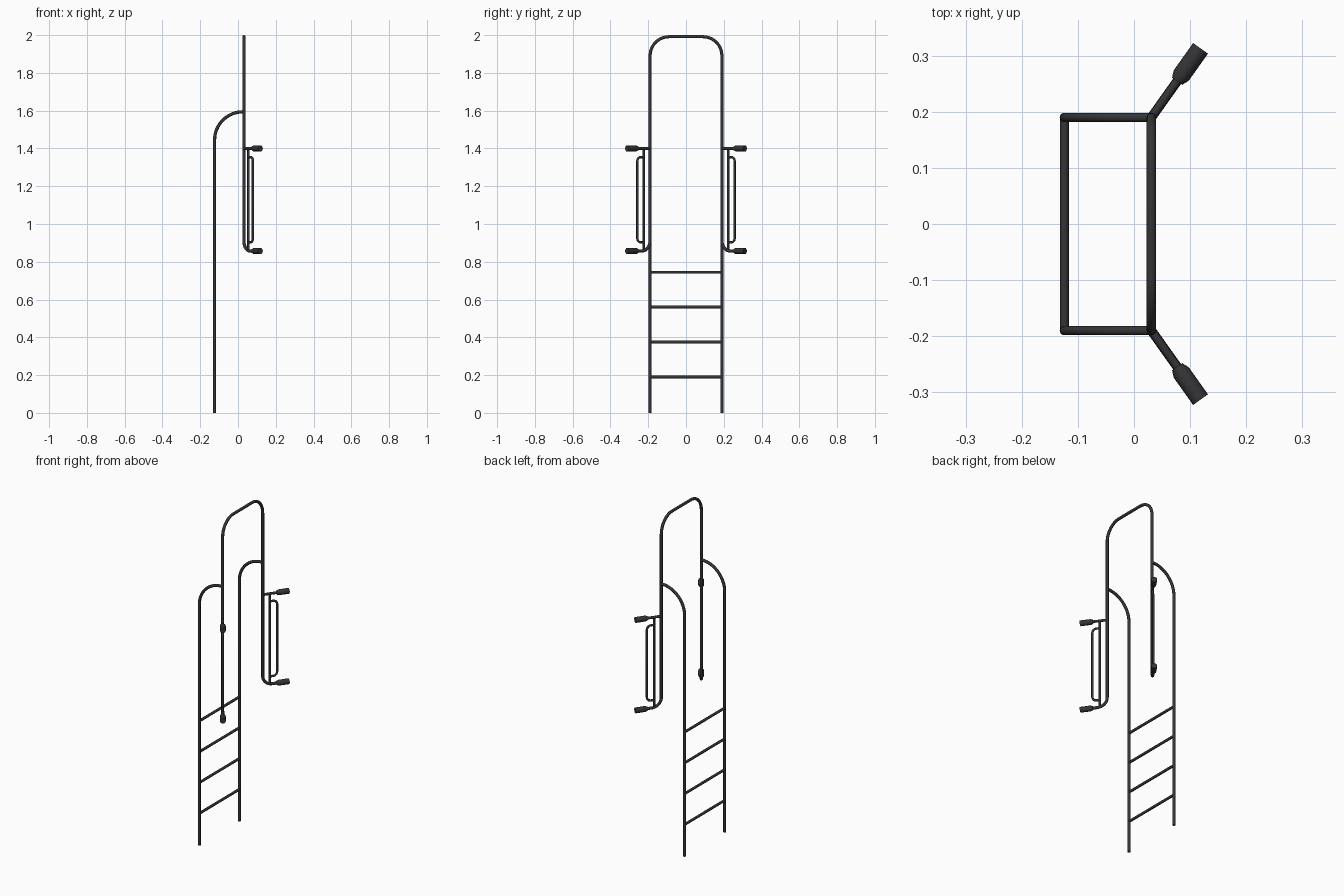
import bpy, math
from mathutils import Vector

if "Cube" in bpy.data.objects:
    bpy.data.objects.remove(bpy.data.objects["Cube"])

DIR = Vector((0.58, 0.8146, 0))      # outward direction of the clamps (+y side)
HOOP = Vector((0.031, 0.19, 0))      # hoop upright position
LEG_X, Y, R = -0.124, 0.19, 0.0085
Z_LOW, Z_HIGH = 0.857, 1.40


def at(side, s, z):
    """Point on a clamp plane, s outward from the hoop upright."""
    p = HOOP + DIR * s
    return Vector((p.x, p.y * side, z))


def fillet(points, radii, steps=10):
    """Round the inner corners of a path with circular arcs."""
    pts = [Vector(p) for p in points]
    out = [pts[0]]
    for i, r in enumerate(radii, 1):
        p = pts[i]
        a, b = (pts[i - 1] - p).normalized(), (pts[i + 1] - p).normalized()
        if r:
            c = p + (a + b) * r          # all corners are right angles
            for k in range(steps + 1):
                t = math.pi / 2 * k / steps
                out.append(c - b * r * math.cos(t) - a * r * math.sin(t))
        else:
            out.append(p)
    return out + [pts[-1]]


def tube(name, points, radius, radii=None):
    cu = bpy.data.curves.new(name, 'CURVE')
    cu.dimensions = '3D'
    cu.bevel_depth, cu.bevel_resolution = radius, 3
    cu.use_fill_caps = True
    sp = cu.splines.new('POLY')
    sp.points.add(len(points) - 1)
    for i, p in enumerate(points):
        sp.points[i].co = (*p, 1)
        sp.points[i].radius = radii[i] if radii else 1
    ob = bpy.data.objects.new(name, cu)
    bpy.context.collection.objects.link(ob)
    bpy.ops.object.select_all(action='DESELECT')
    ob.select_set(True)
    bpy.context.view_layer.objects.active = ob
    bpy.ops.object.convert(target='MESH')
    ob = bpy.context.object
    ob.data.materials.append(mat)
    bpy.ops.object.shade_smooth_by_angle(angle=math.radians(40))


mat = bpy.data.materials.new("dark_metal")
mat.diffuse_color = (0.035, 0.035, 0.037, 1)
mat.use_nodes = True
mat.node_tree.nodes["Principled BSDF"].inputs["Base Color"].default_value = mat.diffuse_color

# Upper hoop, bending outward into the lower clamp arms
TOP = 2 - R
tube("handrail_hoop", fillet(
    [at(-1, 0.09, Z_LOW), at(-1, 0, Z_LOW), at(-1, 0, TOP),
     at(1, 0, TOP), at(1, 0, Z_LOW), at(1, 0.09, Z_LOW)],
    [0.055, 0.1, 0.1, 0.055]), R)

# Ladder rungs
for i in range(4):
    z = 0.19 + 0.185 * i
    tube(f"rung_{i + 1}", [(LEG_X, -Y, z), (LEG_X, Y, z)], 0.0078)

for side, tag in ((1, "left"), (-1, "right")):
    # Leg curving over to the hoop
    y = Y * side
    tube(f"leg_{tag}", fillet(
        [(LEG_X, y, 0), (LEG_X, y, 1.594), (HOOP.x, y, 1.594)], [0.15], 16), R)
    # Side bracket: upper arm, upright and grab loop
    tube(f"upper_arm_{tag}", [at(side, 0, Z_HIGH), at(side, 0.09, Z_HIGH)], 0.0075)
    tube(f"bracket_bar_{tag}", [at(side, 0.041, Z_LOW), at(side, 0.041, Z_HIGH)], 0.0065)
    tube(f"grab_loop_{tag}", fillet(
        [at(side, 0.041, 0.903), at(side, 0.083, 0.903),
         at(side, 0.083, 1.354), at(side, 0.041, 1.354)], [0.022, 0.022], 6), 0.0065)
    # Tapered end caps
    for z, level in ((Z_LOW, "lower"), (Z_HIGH, "upper")):
        tube(f"{level}_end_cap_{tag}",
             [at(side, s, z) for s in (0.079, 0.092, 0.151)], 0.0163, (0.68, 1, 1))
